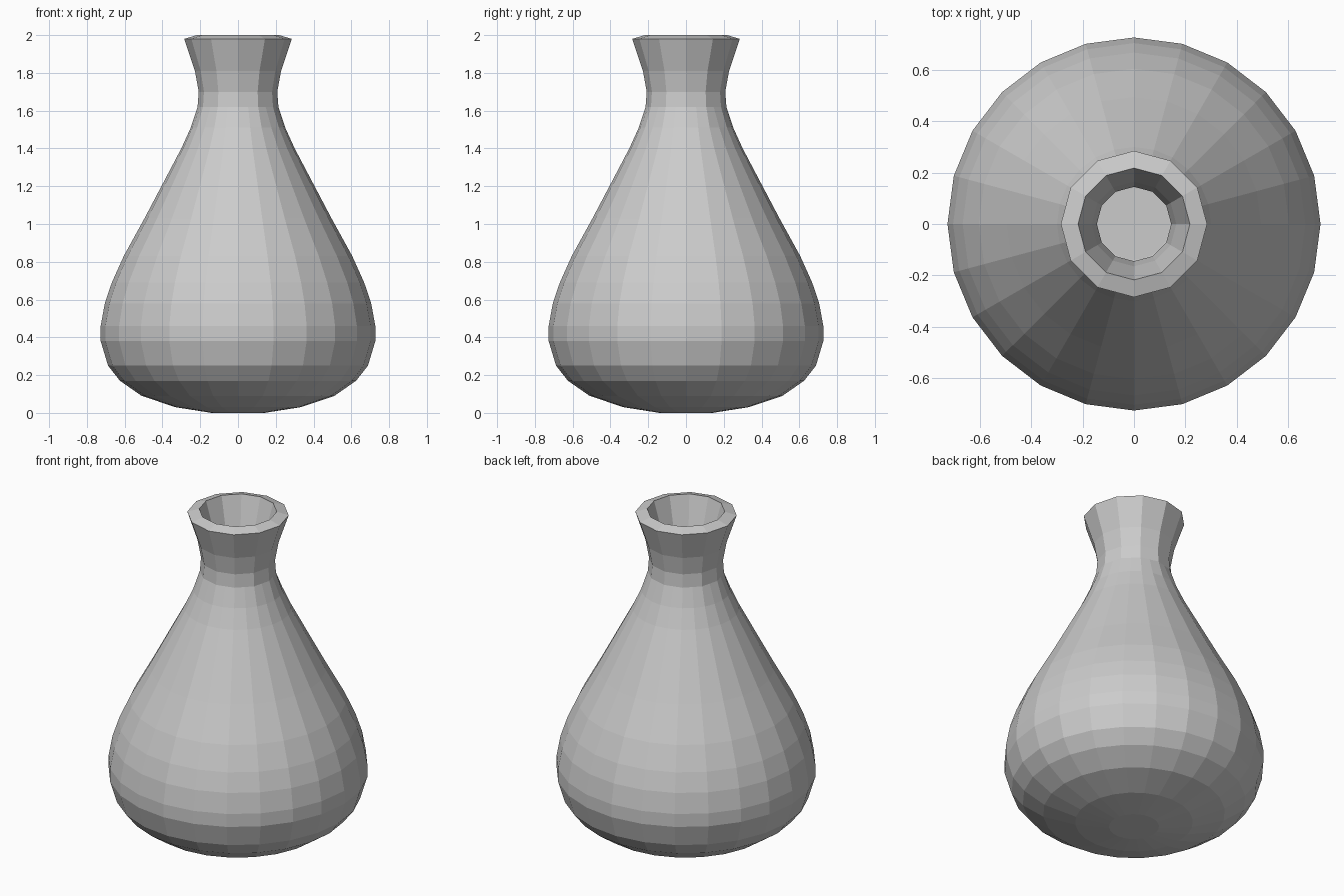
import bpy, bmesh, math

if "Cube" in bpy.data.objects:
    bpy.data.objects.remove(bpy.data.objects["Cube"])

SIDES = 24

# (radius, height, coarse): coarse rings read as 12-sided, like the neck
OUTER = [(0.14, 0.0, 0), (0.33, 0.03, 0), (0.51, 0.09, 0), (0.625, 0.17, 0),
         (0.688, 0.25, 0), (0.727, 0.38, 0), (0.727, 0.46, 0), (0.705, 0.58, 0),
         (0.668, 0.69, 0), (0.605, 0.83, 0), (0.495, 1.03, 0), (0.30, 1.40, 0),
         (0.25, 1.51, 0), (0.214, 1.62, 1), (0.208, 1.70, 1), (0.228, 1.81, 1),
         (0.285, 1.98, 1)]
INNER = [(0.218, 2.0, 1), (0.165, 1.82, 1), (0.145, 1.70, 1), (0.15, 1.61, 1),
         (0.19, 1.49, 0), (0.24, 1.38, 0), (0.435, 1.0, 0), (0.55, 0.80, 0),
         (0.61, 0.67, 0), (0.645, 0.56, 0), (0.663, 0.45, 0), (0.66, 0.38, 0),
         (0.625, 0.27, 0), (0.575, 0.21, 0), (0.47, 0.14, 0), (0.31, 0.09, 0),
         (0.14, 0.065, 0)]

clay = bpy.data.materials.new("grey clay")
clay.diffuse_color = (0.6, 0.6, 0.6, 1)
clay.use_nodes = True
clay.node_tree.nodes["Principled BSDF"].inputs["Base Color"].default_value = clay.diffuse_color

# Vase: one closed lathe going up the outside, over the rim and down the inside
bm = bmesh.new()
rings = []
for r, z, coarse in OUTER + INNER:
    ring = []
    for i in range(SIDES):
        a = 2 * math.pi * i / SIDES
        # odd points of a coarse ring sit on the chord of a 12-gon
        k = math.cos(2 * math.pi / SIDES) if coarse and i % 2 else 1.0
        ring.append(bm.verts.new((r * k * math.cos(a), r * k * math.sin(a), z)))
    rings.append(ring)
for lo, hi in zip(rings, rings[1:]):
    for i in range(SIDES):
        j = (i + 1) % SIDES
        bm.faces.new((lo[i], lo[j], hi[j], hi[i]))
bm.faces.new(rings[0][::-1])   # underside
bm.faces.new(rings[-1])        # inside floor
bmesh.ops.recalc_face_normals(bm, faces=bm.faces)

mesh = bpy.data.meshes.new("vase")
bm.to_mesh(mesh)
bm.free()
mesh.materials.append(clay)
vase = bpy.data.objects.new("vase", mesh)
bpy.context.collection.objects.link(vase)
